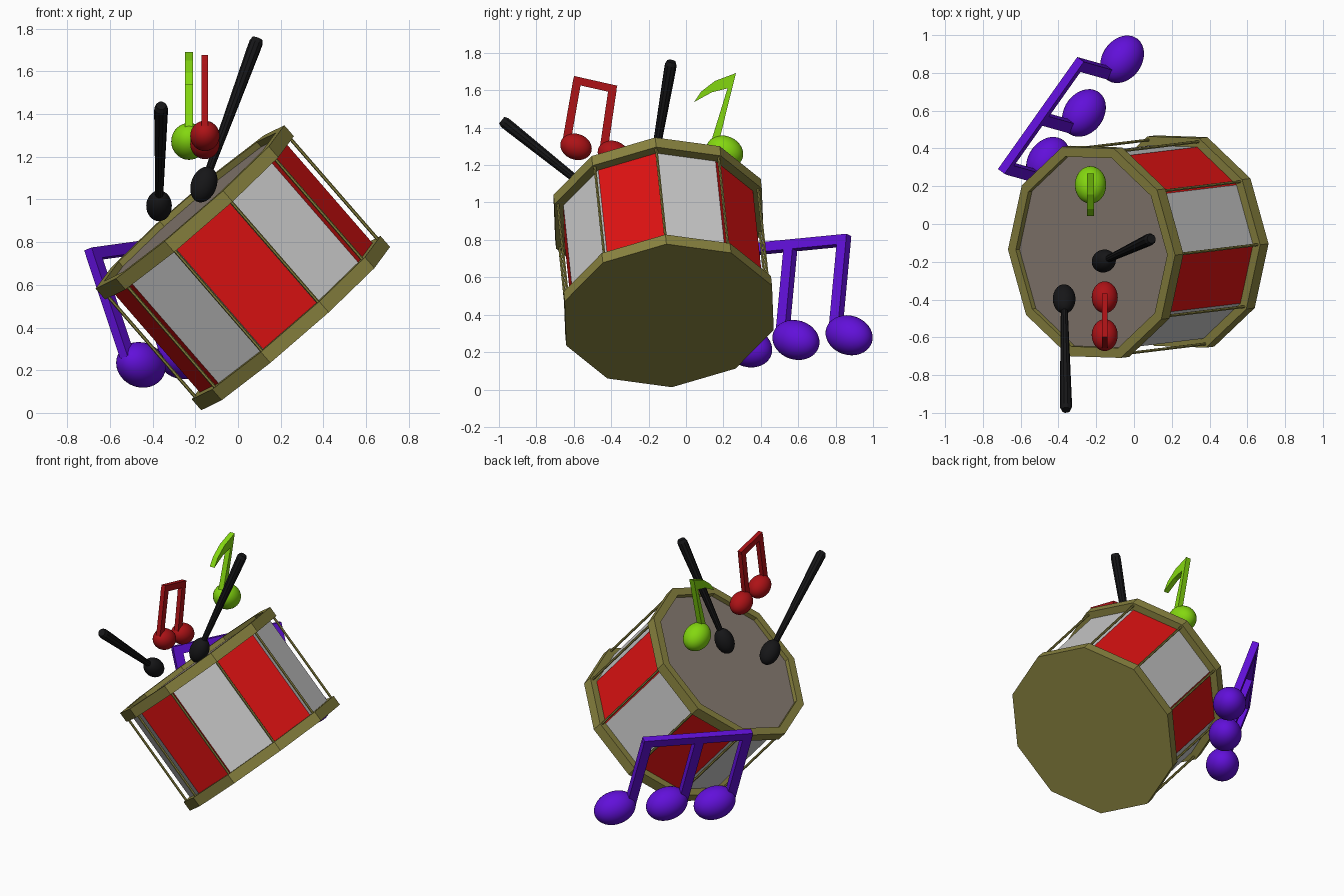
import bpy, bmesh, math
from mathutils import Vector, Matrix

if "Cube" in bpy.data.objects:
    bpy.data.objects.remove(bpy.data.objects["Cube"])


def material(name, rgb):
    m = bpy.data.materials.new(name)
    m.diffuse_color = (*rgb, 1)
    m.use_nodes = True
    m.node_tree.nodes["Principled BSDF"].inputs["Base Color"].default_value = m.diffuse_color
    return m


GOLD = material("gold", (0.25, 0.225, 0.05))
RED = material("red", (0.72, 0.006, 0.006))
WHITE = material("white", (0.6, 0.6, 0.6))
SKIN = material("skin", (0.25, 0.205, 0.17))
BLACK = material("black", (0.008, 0.008, 0.009))
GREEN = material("green", (0.23, 0.68, 0.005))
CRIMSON = material("crimson", (0.42, 0.006, 0.008))
PURPLE = material("purple", (0.12, 0.005, 0.7))


def mesh_object(name, verts, faces, *mats):
    me = bpy.data.meshes.new(name)
    me.from_pydata([tuple(v) for v in verts], [], faces)
    bm = bmesh.new()
    bm.from_mesh(me)
    bmesh.ops.recalc_face_normals(bm, faces=bm.faces)
    bm.to_mesh(me)
    bm.free()
    for m in mats:
        me.materials.append(m)
    ob = bpy.data.objects.new(name, me)
    bpy.context.collection.objects.link(ob)
    return ob


def spin(name, profile, sides, frame, mats, ring=False, caps=True):
    """Turn an (r, z) profile; ring closes the profile, caps closes both ends."""
    n = len(profile)
    verts = [frame @ Vector((r * math.cos(2 * math.pi * i / sides),
                             -r * math.sin(2 * math.pi * i / sides), z))
             for r, z in profile for i in range(sides)]
    faces = []
    for j in range(n if ring else n - 1):
        k = (j + 1) % n
        for i in range(sides):
            h = (i + 1) % sides
            faces.append((j * sides + i, j * sides + h, k * sides + h, k * sides + i))
    if caps and not ring:
        faces.append(tuple(range(sides)))
        faces.append(tuple((n - 1) * sides + i for i in range(sides)))
    return mesh_object(name, verts, faces, *mats)


def along(p, q):
    d = Vector(q) - Vector(p)
    return Matrix.Translation(p) @ d.to_track_quat('Z', 'Y').to_matrix().to_4x4(), d.length


def ball(name, centre, axis, long, short, mat):
    """Smooth egg with its long half-axis along the given direction."""
    me = bpy.data.meshes.new(name)
    bm = bmesh.new()
    rot = Vector(axis).to_track_quat('Z', 'Y').to_matrix().to_4x4()
    bmesh.ops.create_uvsphere(bm, u_segments=32, v_segments=20, radius=1,
                              matrix=Matrix.Translation(centre) @ rot
                              @ Matrix.Diagonal((short, short, long, 1)))
    for f in bm.faces:
        f.smooth = True
    bm.to_mesh(me)
    bm.free()
    me.materials.append(mat)
    ob = bpy.data.objects.new(name, me)
    bpy.context.collection.objects.link(ob)


def bar(name, p, q, width, depth, normal, mat):
    """Square bar from p to q, depth measured along the note's plane normal."""
    p, q = Vector(p), Vector(q)
    n = Vector(normal).normalized()
    s = n.cross(q - p).normalized() * width / 2
    n = n * depth / 2
    verts = [c + a * s + b * n for c in (p, q) for a, b in ((-1, -1), (1, -1), (1, 1), (-1, 1))]
    faces = [(0, 1, 2, 3), (4, 5, 6, 7)] + [(i, (i + 1) % 4, 4 + (i + 1) % 4, 4 + i) for i in range(4)]
    mesh_object(name, verts, faces, mat)


# Tilted drum frame: local z is the drum axis, local x points at a corner
base, top = Vector((0.27, -0.09, 0.395)), Vector((-0.225, -0.15, 0.965))
H = (top - base).length
az = (top - base).normalized()
ax = Vector((0.75, -0.025, 0.65))
ax = (ax - az * ax.dot(az)).normalized()
ay = az.cross(ax)
DRUM = Matrix.Translation(base) @ Matrix((ax, ay, az)).transposed().to_4x4()
R = 0.585

# Drum shell with alternating panels
shell = spin("drum_shell", [(0.535, 0.03), (0.535, H - 0.03)], 10, DRUM, (RED, WHITE), caps=False)
for f in shell.data.polygons:
    f.material_index = f.index % 2
# Rims, base and skin
spin("bottom_rim", [(R, 0), (R, 0.068)], 10, DRUM, (GOLD,))
spin("top_rim", [(0.53, H - 0.068), (R, H - 0.068), (R, H), (0.53, H)], 10, DRUM, (GOLD,), ring=True)
spin("drum_skin", [(0.534, H - 0.05), (0.534, H - 0.03)], 10, DRUM, (SKIN,))
# Tension rods at the corners
for i in range(10):
    a = i * math.pi / 5
    spot = DRUM @ Matrix.Translation((0.565 * math.cos(a), 0.565 * math.sin(a), 0.05))
    spin(f"tension_rod_{i + 1}", [(0.008, 0), (0.008, H - 0.1)], 6, spot, (GOLD,))

# Drumsticks
for i, (tip, end) in enumerate([((-0.37, -0.397, 0.97), (-0.36, -0.985, 1.44)),
                                ((-0.16, -0.196, 1.07), (0.092, -0.078, 1.755))]):
    frame, L = along(tip, end)
    ball(f"stick_tip_{i + 1}", tip, Vector(end) - Vector(tip), 0.087, 0.06, BLACK)
    spin(f"stick_handle_{i + 1}", [(0.018, 0), (0.019, 0.1), (0.032, L - 0.06), (0.032, L - 0.02), (0.024, L)],
         10, frame, (BLACK,))

# Green single note: stem and flag cut from one profile, plus head
outline = [(0.12, 1.28), (0.165, 1.28), (0.267, 1.692), (0.155, 1.65), (0.08, 1.592),
           (0.043, 1.537), (0.14, 1.59), (0.222, 1.61)]
n = len(outline)
mesh_object("green_note_stem_and_flag", [(x, y, z) for x in (-0.248, -0.212) for y, z in outline],
            [tuple(range(n)), tuple(range(n, 2 * n))]
            + [(i, (i + 1) % n, n + (i + 1) % n, n + i) for i in range(n)], GREEN)
ball("green_note_head", (-0.23, 0.207, 1.272), (0, 0.9, -0.4), 0.102, 0.083, GREEN)

# Red double note
x = -0.155
bar("red_note_beam", (x, -0.603, 1.656), (x, -0.372, 1.604), 0.042, 0.03, (1, 0, 0), CRIMSON)
for i, (a, b, c) in enumerate([((-0.582, 1.65), (-0.645, 1.29), (-0.588, 1.298)),
                               ((-0.392, 1.61), (-0.445, 1.25), (-0.388, 1.26))]):
    bar(f"red_note_stem_{i + 1}", (x, *a), (x, *b), 0.044, 0.03, (1, 0, 0), CRIMSON)
    ball(f"red_note_head_{i + 1}", (x, *c), (0, 0.94, -0.34), 0.086, 0.069, CRIMSON)

# Purple triple note
beam_a, beam_b = Vector((-0.695, 0.275, 0.742)), Vector((-0.275, 0.868, 0.8))
drop = Vector((0.16, -0.045, -0.48))
normal = (beam_b - beam_a).cross(drop)
bar("purple_note_beam", beam_a, beam_b, 0.055, 0.045, normal, PURPLE)
for i, (t, c) in enumerate([(0.04, (-0.455, 0.335, 0.225)), (0.48, (-0.265, 0.588, 0.265)),
                            (0.96, (-0.063, 0.872, 0.29))]):
    p = beam_a.lerp(beam_b, t)
    bar(f"purple_note_stem_{i + 1}", p, p + drop, 0.06, 0.045, normal, PURPLE)
    ball(f"purple_note_head_{i + 1}", c, (0.57, 0.8, -0.25), 0.137, 0.105, PURPLE)
